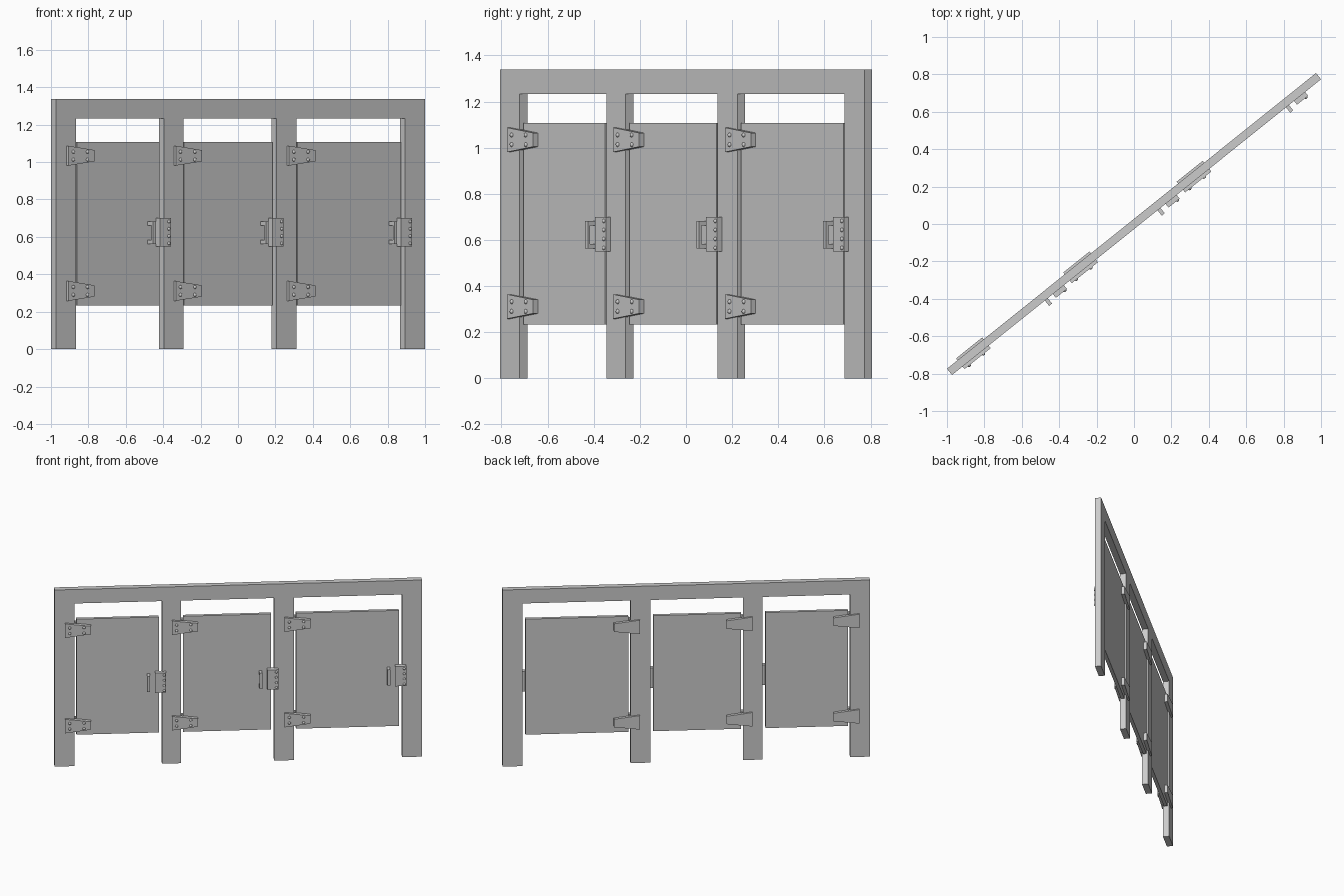
import bpy, bmesh, math
from mathutils import Matrix

if "Cube" in bpy.data.objects:
    bpy.data.objects.remove(bpy.data.objects["Cube"])

# Everything is laid out along local x (front = -y), then turned about z
TURN = Matrix.Rotation(math.radians(38.7), 4, 'Z')
T = 0.0215            # half thickness of the frame
D = 0.012             # half thickness of the doors
POSTS = [(-1.264, -1.127), (-0.525, -0.392), (0.247, 0.384), (1.127, 1.264)]
BEAM_Z, TOP_Z = 1.232, 1.338


def finish(name, bm):
    bmesh.ops.recalc_face_normals(bm, faces=bm.faces[:])
    bm.transform(TURN)
    mesh = bpy.data.meshes.new(name)
    bm.to_mesh(mesh)
    bm.free()
    ob = bpy.data.objects.new(name, mesh)
    bpy.context.collection.objects.link(ob)
    return ob


def add_prism(bm, outline, y0, y1):
    """Extrude an (x, z) outline from y0 to y1."""
    face = bm.faces.new([bm.verts.new((x, y0, z)) for x, z in outline])
    ext = bmesh.ops.extrude_face_region(bm, geom=[face])['geom']
    verts = [g for g in ext if isinstance(g, bmesh.types.BMVert)]
    bmesh.ops.translate(bm, verts=verts, vec=(0, y1 - y0, 0))


def add_box(bm, x0, x1, y0, y1, z0, z1):
    add_prism(bm, [(x0, z0), (x1, z0), (x1, z1), (x0, z1)], y0, y1)


def screws(name, points, y, r=0.010):
    """Domed screw heads on a front plate."""
    bm = bmesh.new()
    for x, z in points:
        m = (Matrix.Translation((x, y, z)) @ Matrix.Rotation(math.pi / 2, 4, 'X')
             @ Matrix.Diagonal((1, 1, 0.8, 1)))
        bmesh.ops.create_uvsphere(bm, u_segments=12, v_segments=8, radius=r, matrix=m)
    for f in bm.faces:
        f.smooth = True
    finish(name, bm)


# Frame: one comb-shaped outline with four posts and a header
outline = []
for i, (a, b) in enumerate(POSTS):
    if i:
        outline.append((a, BEAM_Z))
    outline += [(a, 0), (b, 0)]
    if i < 3:
        outline.append((b, BEAM_Z))
outline += [(POSTS[-1][1], TOP_Z), (POSTS[0][0], TOP_Z)]
bm = bmesh.new()
add_prism(bm, outline, -T, T)
finish("partition_frame", bm)

for i in range(3):
    n = i + 1
    left, right = POSTS[i][1], POSTS[i + 1][0]

    # Door panel
    bm = bmesh.new()
    add_box(bm, left + 0.014, right - 0.021, -D, D, 0.233, 1.108)
    finish(f"door_{n}", bm)

    # Tapered hinge plates, front and back
    h0, h1 = left - 0.065, left + 0.114
    for label, z in (("upper", 1.034), ("lower", 0.311)):
        shape = [(h0, z - 0.053), (h1, z - 0.030), (h1, z + 0.030), (h0, z + 0.053)]
        bm = bmesh.new()
        add_prism(bm, shape, -0.039, -D)
        add_prism(bm, shape, D, 0.034)
        finish(f"{label}_hinge_{n}", bm)
        screws(f"{label}_hinge_screws_{n}",
               [(h0 + dx, z + dz) for dx in (0.032, 0.130) for dz in (-0.021, 0.021)],
               -0.039)

    # Latch plate over the gap between door and post
    bm = bmesh.new()
    add_box(bm, right - 0.048, right + 0.028, -0.047, -D, 0.55, 0.70)
    finish(f"latch_plate_{n}", bm)
    screws(f"latch_screws_{n}",
           [(right + 0.014, z) for z in (0.565, 0.604, 0.643, 0.682)], -0.047, 0.009)

    # C-shaped pull handle standing off the door
    y0, y1 = -0.058, -D
    bm = bmesh.new()
    add_box(bm, right - 0.103, right - 0.083, y0, y0 + 0.012, 0.563, 0.682)
    for z in (0.563, 0.662):
        add_box(bm, right - 0.103, right - 0.083, y0 + 0.012, y1, z, z + 0.020)
    finish(f"pull_handle_{n}", bm)
